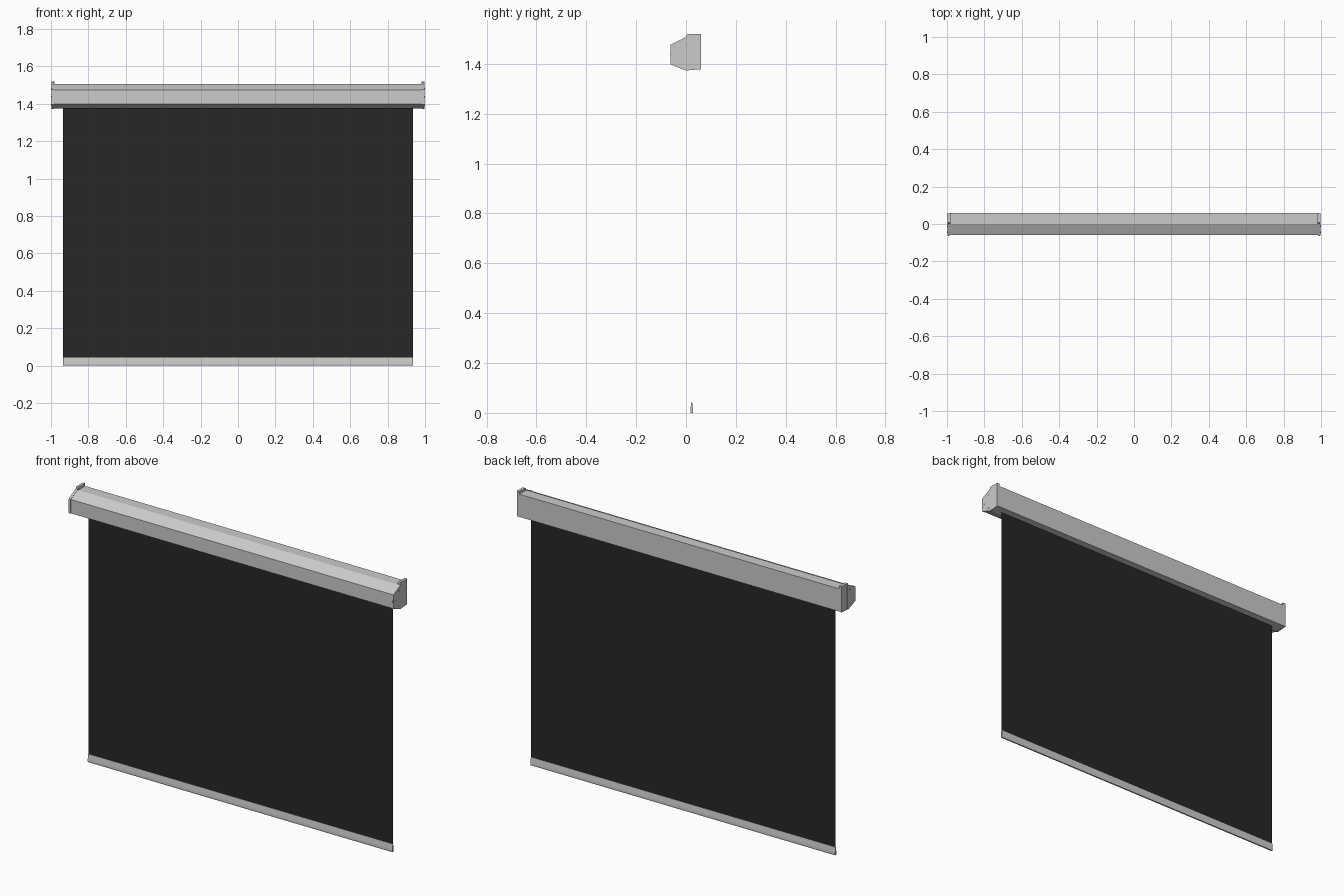
import bpy, bmesh
from mathutils import Matrix

if "Cube" in bpy.data.objects:
    bpy.data.objects.remove(bpy.data.objects["Cube"])


def finish(name, bm, mirror=False, mat=None):
    bmesh.ops.recalc_face_normals(bm, faces=bm.faces[:])
    me = bpy.data.meshes.new(name)
    bm.to_mesh(me)
    bm.free()
    ob = bpy.data.objects.new(name, me)
    bpy.context.collection.objects.link(ob)
    if mirror:
        ob.modifiers.new("mirror", 'MIRROR').use_bisect_axis[0] = False
    if mat:
        me.materials.append(mat)
    return ob


def extrude_x(name, profile, x0, x1, mirror=False):
    """Extrude a (y, z) profile from x0 to x1."""
    bm = bmesh.new()
    f = bm.faces.new([bm.verts.new((x0, y, z)) for y, z in profile])
    r = bmesh.ops.extrude_face_region(bm, geom=[f])
    verts = [v for v in r["geom"] if isinstance(v, bmesh.types.BMVert)]
    bmesh.ops.translate(bm, verts=verts, vec=(x1 - x0, 0, 0))
    return finish(name, bm, mirror)


def box_profile(y0, y1, z0, z1):
    return [(y0, z0), (y1, z0), (y1, z1), (y0, z1)]


# Roller housing: flat back and top, chamfered front
extrude_x("housing", [(-0.06, 1.398), (0, 1.375), (0.06, 1.379), (0.06, 1.505),
                      (0, 1.505), (-0.06, 1.475)], -0.99, 0.99)

# End caps with a lip wrapping the front half
extrude_x("end_cap", [(-0.061, 1.397), (0, 1.373), (0.06, 1.378), (0.06, 1.519),
                      (0.008, 1.519), (0.002, 1.515), (0, 1.507), (-0.061, 1.476)],
          0.99, 0.997, True)
extrude_x("end_cap_lip", [(-0.062, 1.397), (0, 1.373), (0.01, 1.374), (0.01, 1.507),
                          (0, 1.507), (-0.062, 1.476)], 0.985, 0.998, True)

# Mounting hooks above the housing ends
extrude_x("mounting_hook", [(0.002, 1.504), (0.06, 1.504), (0.06, 1.52),
                            (0.008, 1.52), (0.002, 1.515)], 0.981, 0.996, True)

# Screws on the cap faces, plus a small stud on the front of each lip
for i, (y, z) in enumerate([(-0.045, 1.437), (-0.012, 1.48), (-0.012, 1.395)]):
    bm = bmesh.new()
    bmesh.ops.create_cone(bm, cap_ends=True, segments=12, radius1=0.004, radius2=0.004,
                          depth=0.006, matrix=Matrix.Translation((0.997, y, z))
                          @ Matrix.Rotation(1.570796, 4, 'Y'))
    finish(f"cap_screw_{i + 1}", bm, True)
extrude_x("front_stud", box_profile(-0.064, -0.06, 1.434, 1.440), 0.988, 0.994, True)

# Fabric sheet
dark = bpy.data.materials.new("dark_fabric")
dark.diffuse_color = (0.02, 0.02, 0.02, 1)
dark.use_nodes = True
dark.node_tree.nodes["Principled BSDF"].inputs["Base Color"].default_value = dark.diffuse_color
bm = bmesh.new()
bm.faces.new([bm.verts.new(p) for p in [(-0.935, 0.023, 0.03), (0.935, 0.023, 0.03),
                                        (0.935, 0.023, 1.4), (-0.935, 0.023, 1.4)]])
finish("fabric", bm, mat=dark)

# Weighted bottom bar, tapering up to the fabric
extrude_x("bottom_bar", [(0.019, 0), (0.027, 0), (0.028, 0.008), (0.0275, 0.018),
                         (0.0245, 0.044), (0.0215, 0.044), (0.0185, 0.018),
                         (0.018, 0.008)], -0.936, 0.936)
